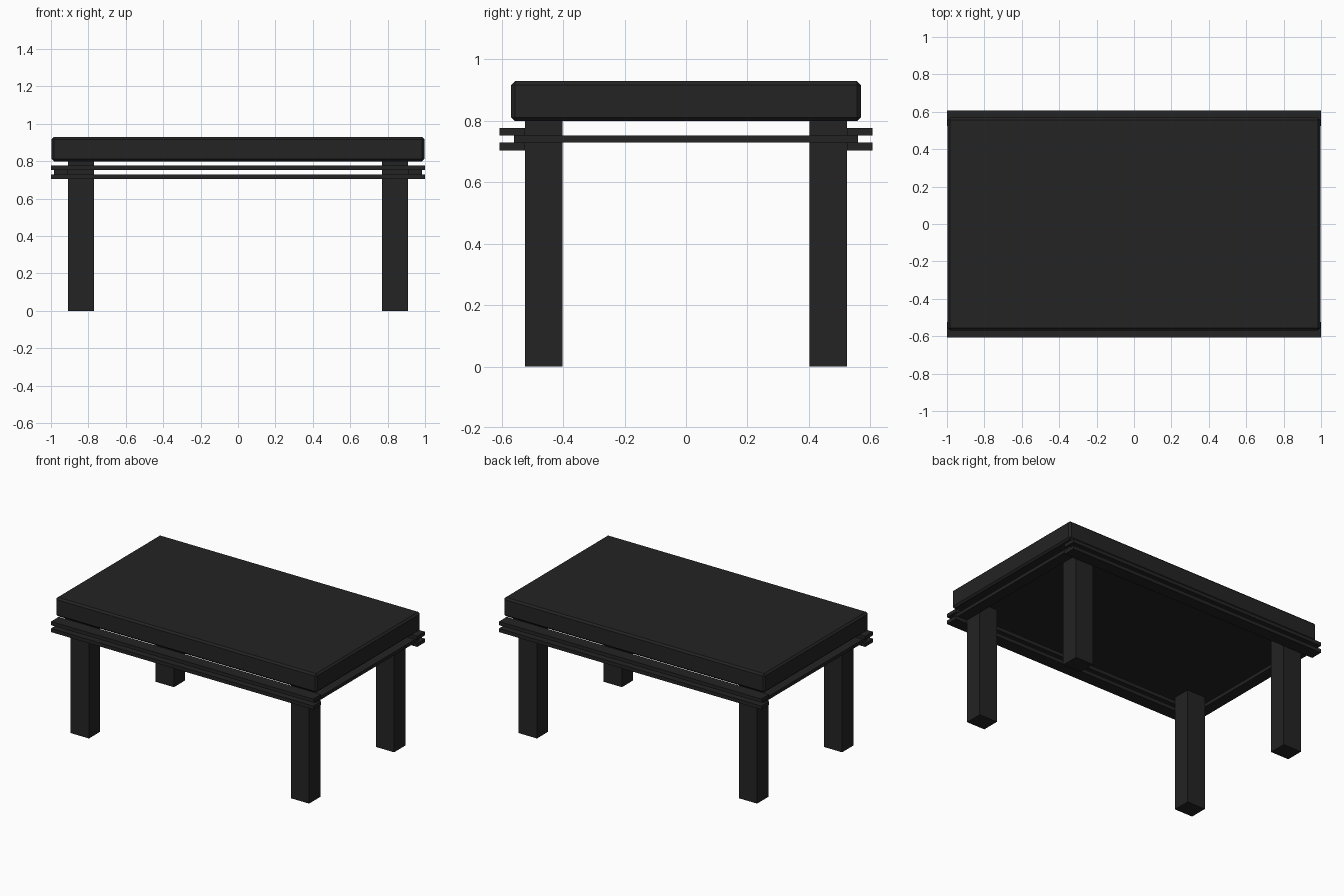
import bpy

if "Cube" in bpy.data.objects:
    bpy.data.objects.remove(bpy.data.objects["Cube"])

black = bpy.data.materials.new("matte black")
black.diffuse_color = (0.017, 0.017, 0.017, 1)
black.use_nodes = True
black.node_tree.nodes["Principled BSDF"].inputs["Base Color"].default_value = black.diffuse_color


def box(name, x, y, z, bevel=0):
    """Axis-aligned box from (min, max) ranges."""
    bpy.ops.mesh.primitive_cube_add(
        size=1, location=[sum(r) / 2 for r in (x, y, z)])
    ob = bpy.context.object
    ob.name = name
    ob.scale = [r[1] - r[0] for r in (x, y, z)]
    bpy.ops.object.transform_apply(location=False, rotation=False, scale=True)
    ob.data.materials.append(black)
    if bevel:
        mod = ob.modifiers.new("edge chamfer", 'BEVEL')
        mod.width = bevel
        mod.segments = 1
    return ob


def span(sign, inner, outer):
    """Range on the given side of the centre."""
    return tuple(sorted((sign * inner, sign * outer)))


# thick chamfered table top
box("table_top", (-0.996, 0.996), (-0.569, 0.569), (0.799, 0.929), 0.012)

# four square legs
for sx, xn in ((-1, "left"), (1, "right")):
    for sy, yn in ((-1, "front"), (1, "back")):
        box(f"{yn}_{xn}_leg", span(sx, 0.77, 0.909),
            span(sy, 0.402, 0.524), (0, 0.80))

# paired long rails outside the legs
for sy, yn in ((-1, "front"), (1, "back")):
    for z0, zn in ((0.704, "lower"), (0.752, "upper")):
        box(f"{yn}_{zn}_rail", (-1, 1), span(sy, 0.524, 0.608),
            (z0, z0 + 0.025))

# single side rails sandwiched between the long rails
for sx, xn in ((-1, "left"), (1, "right")):
    box(f"{xn}_side_rail", span(sx, 0.909, 0.984), (-0.56, 0.56),
        (0.729, 0.752))
